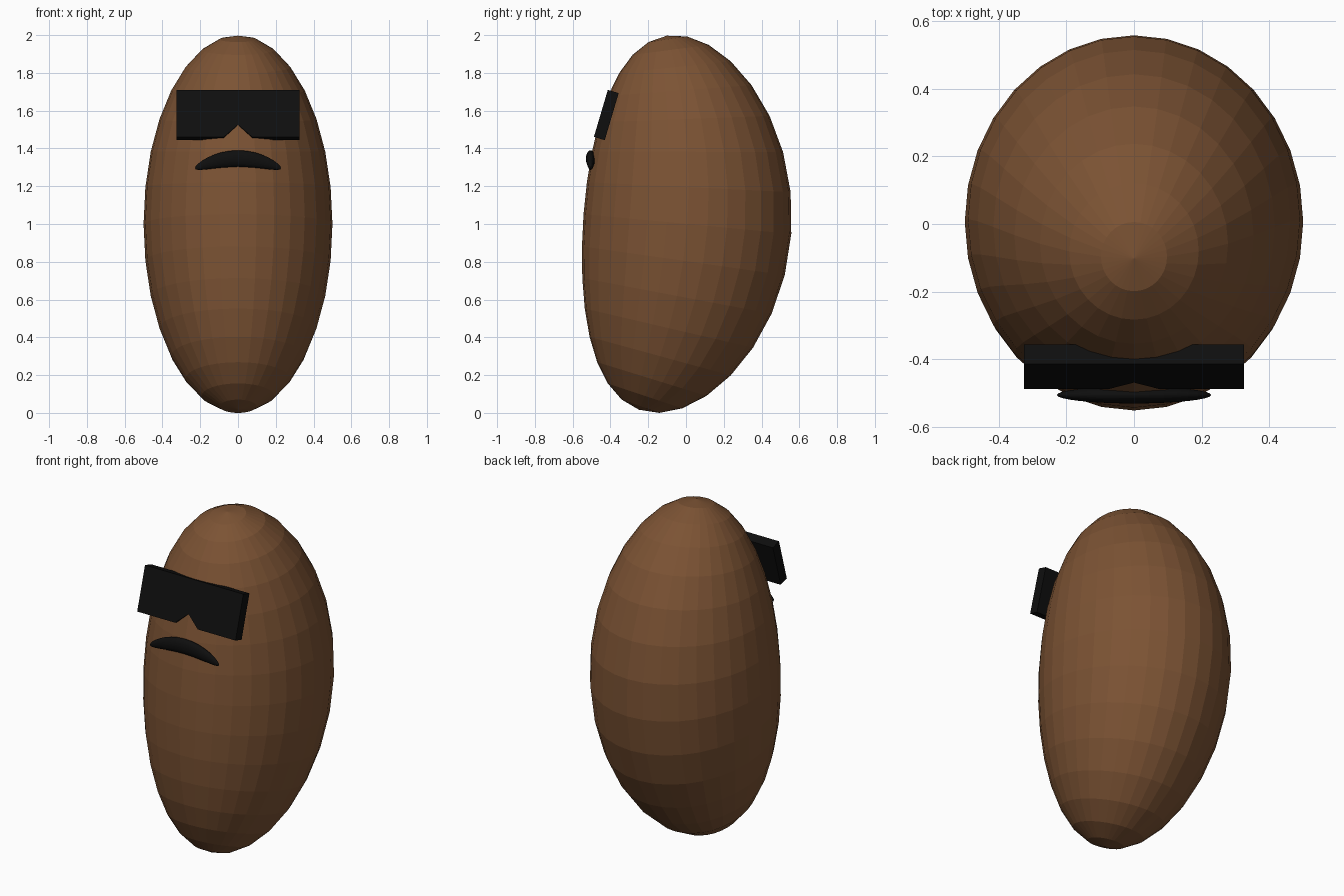
import bpy, bmesh
from math import radians, sin, cos
from mathutils import Matrix, Vector

if "Cube" in bpy.data.objects:
    bpy.data.objects.remove(bpy.data.objects["Cube"])


def material(name, rgb):
    m = bpy.data.materials.new(name)
    m.diffuse_color = (*rgb, 1)
    m.use_nodes = True
    m.node_tree.nodes["Principled BSDF"].inputs["Base Color"].default_value = m.diffuse_color
    return m


brown = material("brown skin", (0.2, 0.086, 0.034))
black = material("black", (0.0045, 0.0045, 0.0045))


def add_object(name, bm, mat):
    bmesh.ops.recalc_face_normals(bm, faces=bm.faces)
    me = bpy.data.meshes.new(name)
    bm.to_mesh(me)
    bm.free()
    me.materials.append(mat)
    ob = bpy.data.objects.new(name, me)
    bpy.context.collection.objects.link(ob)
    return ob


# Body: low-poly sphere, rings tilted progressively, stretched and bent forward at both ends
bm = bmesh.new()
bmesh.ops.create_uvsphere(bm, u_segments=32, v_segments=16, radius=1)
for v in bm.verts:
    a = radians(3 - 7.5 * v.co.z)
    x, y, z = v.co
    y, t = y * cos(a) + z * sin(a), z * cos(a) - y * sin(a)
    spine = 0.007 + 0.045 * t - 0.112 * t * t
    v.co = (0.5 * x, spine + y * (0.553 - 0.015 * t), 1 + t)
add_object("body", bm, brown)

# Glasses: extruded bar with a nose notch, leaned back against the face
bm = bmesh.new()
outline = [(-0.325, -0.13), (-0.075, -0.13), (0, -0.062), (0.075, -0.13),
           (0.325, -0.13), (0.325, 0.13), (-0.325, 0.13)]
face = bm.faces.new([bm.verts.new((x, -0.03, z)) for x, z in outline])
ext = bmesh.ops.extrude_face_region(bm, geom=[face])
bmesh.ops.translate(bm, vec=(0, 0.06, 0),
                    verts=[g for g in ext["geom"] if isinstance(g, bmesh.types.BMVert)])
bm.transform(Matrix.Translation((0, -0.422, 1.577)) @ Matrix.Rotation(radians(-16.5), 4, 'X'))
add_object("glasses", bm, black)

# Moustache: flattened ellipsoid with drooping ends
bm = bmesh.new()
bmesh.ops.create_uvsphere(bm, u_segments=32, v_segments=16, radius=1,
                          matrix=Matrix.Rotation(radians(90), 4, 'Y'))
for v in bm.verts:
    x, y, z = v.co
    v.co = Vector((0.228 * x, -0.505 + 0.025 * y, 1.346 - 0.05 * x * x + 0.044 * z))
add_object("moustache", bm, black)
